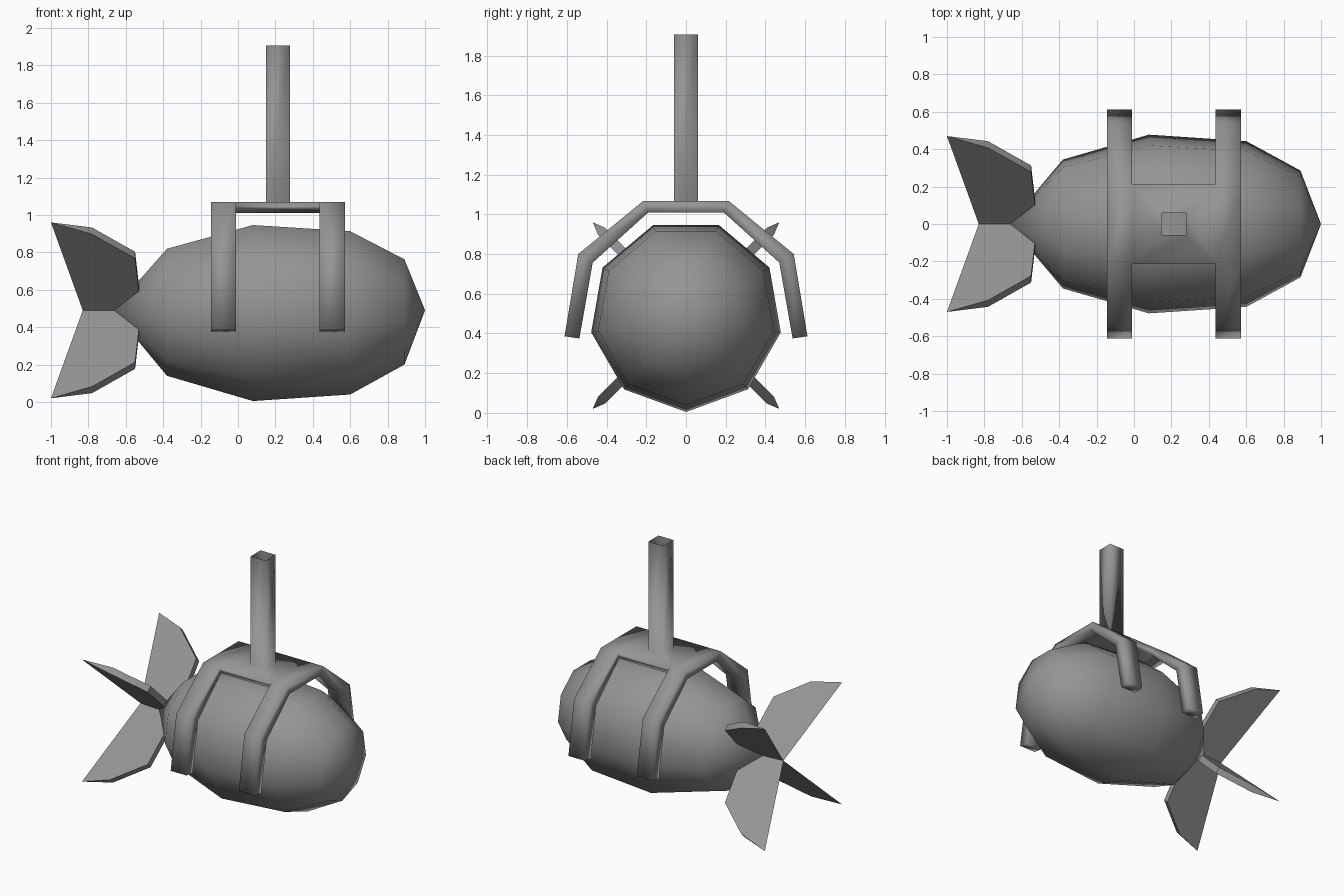
import bpy
import bmesh
from math import radians, sin, cos, sqrt
from mathutils import Matrix

cube = bpy.data.objects.get("Cube")
if cube:
    bpy.data.objects.remove(cube, do_unlink=True)

AXIS_Z = 0.49

grey = bpy.data.materials.new("plain_grey")
grey.use_nodes = True
colour = (0.3, 0.3, 0.3, 1)
grey.diffuse_color = colour
grey.node_tree.nodes["Principled BSDF"].inputs["Base Color"].default_value = colour


def finish(bm, name, smooth=True):
    bmesh.ops.recalc_face_normals(bm, faces=bm.faces)
    for f in bm.faces:
        f.smooth = smooth
    mesh = bpy.data.meshes.new(name)
    bm.to_mesh(mesh)
    bm.free()
    mesh.materials.append(grey)
    obj = bpy.data.objects.new(name, mesh)
    bpy.context.collection.objects.link(obj)
    return obj


# Body: nine-sided rings along x, closed by a point at each end
bm = bmesh.new()
SIDES = 9
profile = [(-0.38, 0.35), (0.08, 0.485), (0.6, 0.45), (0.89, 0.29)]
rings = []
for x, r in profile:
    angles = [radians(-90 + 360 * k / SIDES) for k in range(SIDES)]
    rings.append([bm.verts.new((x, r * cos(a), AXIS_Z + r * sin(a))) for a in angles])
tail = bm.verts.new((-0.67, 0, AXIS_Z))
nose = bm.verts.new((1, 0, AXIS_Z))
for k in range(SIDES):
    n = (k + 1) % SIDES
    for a, b in zip(rings, rings[1:]):
        bm.faces.new((a[k], a[n], b[n], b[k]))
    bm.faces.new((tail, rings[0][n], rings[0][k]))
    bm.faces.new((nose, rings[-1][k], rings[-1][n]))
finish(bm, "body")

# Tail fins: thick leading edge, sharp trailing edge and tip
# (x, sideways distance, half thickness)
outline = [(-0.83, 0, 0), (-1, 0.47, 0), (-0.78, 0.425, 0.025),
           (-0.55, 0.295, 0.025), (-0.53, 0.12, 0.025), (-0.67, 0, 0.008)]
for i, name in enumerate(["upper_left", "upper_right", "lower_right", "lower_left"]):
    bm = bmesh.new()
    sheets = [[], []]
    for x, d, t in outline:
        first = bm.verts.new((x, t, d * sqrt(2)))
        sheets[0].append(first)
        sheets[1].append(bm.verts.new((x, -t, d * sqrt(2))) if t else first)
    for s in sheets:
        bm.faces.new(s)
    for k in range(1, len(outline)):
        n = (k + 1) % len(outline)
        quad = (sheets[0][k], sheets[0][n], sheets[1][n], sheets[1][k])
        corners = list(dict.fromkeys(quad))
        if len(corners) > 2:
            bm.faces.new(corners)
    turn = Matrix.Rotation(radians(45 + 90 * i), 4, "X")
    bm.transform(Matrix.Translation((0, 0, AXIS_Z)) @ turn)
    fin = finish(bm, name + "_fin")
    bpy.context.view_layer.objects.active = fin
    fin.select_set(True)
    bpy.ops.object.shade_smooth_by_angle(angle=radians(40))
    fin.select_set(False)

# Hanger: two bent straps, a joining plate and a hollow square post
bm = bmesh.new()
xs = [-0.145, -0.01, 0.435, 0.573]
half_outer = [(0.612, 0.386), (0.543, 0.8), (0.215, 1.068)]
half_inner = [(0.537, 0.375), (0.47, 0.757), (0.19, 1.01)]


def both_halves(half):
    return [(-y, z) for y, z in half] + half[::-1]


def grid(points):
    return [[bm.verts.new((x, y, z)) for y, z in points] for x in xs]


outer, inner = grid(both_halves(half_outer)), grid(both_halves(half_inner))
cells = [(i, j) for i in range(3) for j in range(5) if i != 1 or j == 2]


def corners(g, i, j):
    return [g[i][j], g[i + 1][j], g[i + 1][j + 1], g[i][j + 1]]


for i, j in cells:
    o, n = corners(outer, i, j), corners(inner, i, j)
    bm.faces.new(n)
    if i != 1:
        bm.faces.new(o)
    # close the sides that have no neighbouring cell
    neighbours = [(i, j - 1), (i + 1, j), (i, j + 1), (i - 1, j)]
    for k, cell in enumerate(neighbours):
        if cell not in cells:
            m = (k + 1) % 4
            bm.faces.new((o[k], o[m], n[m], n[k]))

# Post grows out of the plate and is open on top
square = [(0.15, -0.06), (0.277, -0.06), (0.277, 0.06), (0.15, 0.06)]
base = [bm.verts.new((x, y, 1.068)) for x, y in square]
top = [bm.verts.new((x, y, 1.905)) for x, y in square]
plate = corners(outer, 1, 2)
for k in range(4):
    m = (k + 1) % 4
    bm.faces.new((plate[k], plate[m], base[m], base[k]))
    bm.faces.new((base[k], base[m], top[m], top[k]))
finish(bm, "hanger")
